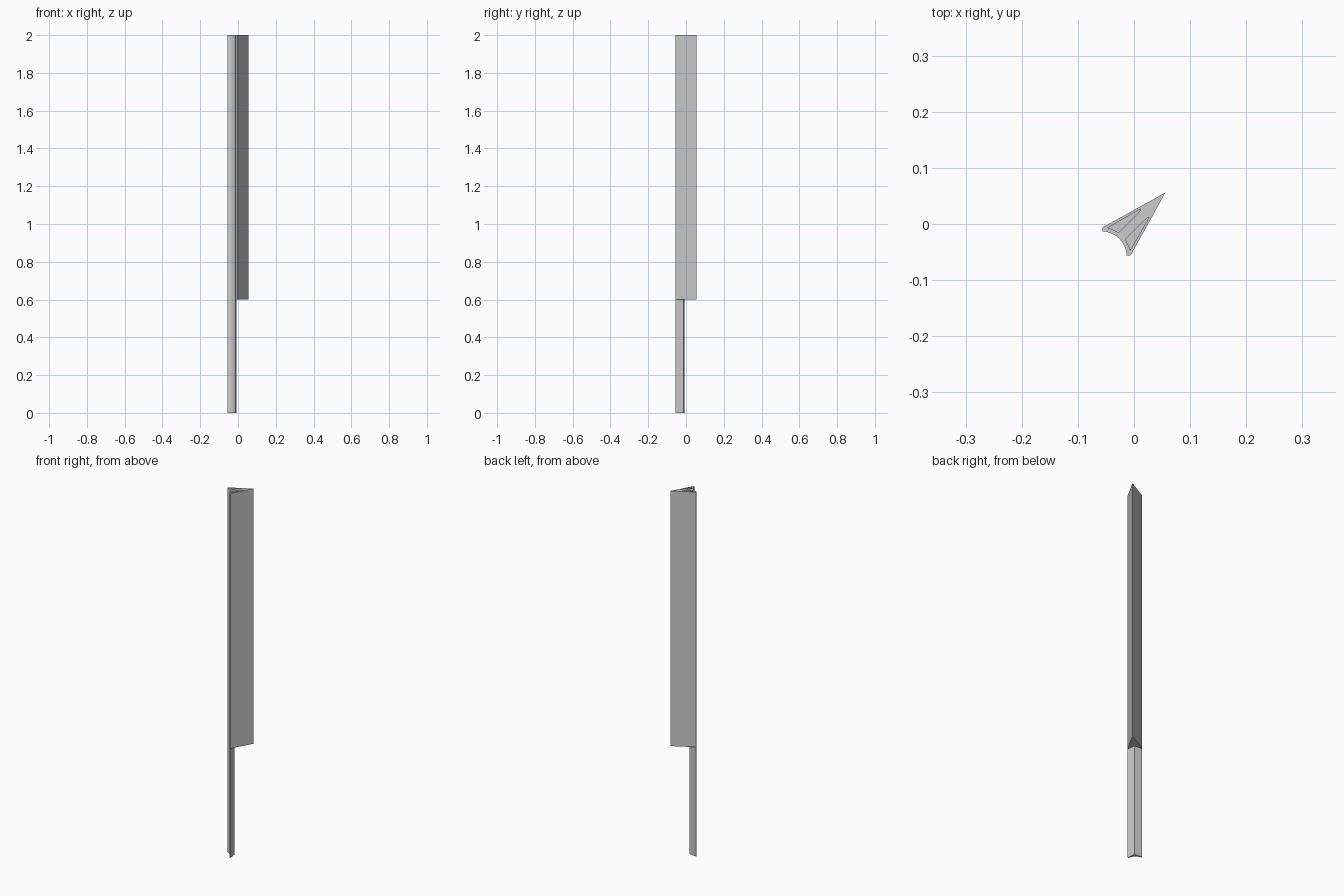
import bpy
from math import sin, cos, radians

if "Cube" in bpy.data.objects:
    bpy.data.objects.remove(bpy.data.objects["Cube"])

C = -0.058          # centre of the concave rear arc (x and y)
SPLIT = 0.6         # height where the wide upper section begins


def arc(radius, a0, a1, n):
    """Points of an arc around the rear groove centre."""
    pts = []
    for i in range(n + 1):
        a = radians(a0 + (a1 - a0) * i / n)
        pts.append((C + radius * cos(a), C + radius * sin(a)))
    return pts


def extrusion(name, loops, z0, z1):
    """Extrude closed 2D loops (inner loops become holes) from z0 to z1."""
    curve = bpy.data.curves.new(name, 'CURVE')
    curve.dimensions = '2D'
    curve.fill_mode = 'BOTH'
    curve.extrude = (z1 - z0) / 2
    for loop in loops:
        spline = curve.splines.new('POLY')
        spline.points.add(len(loop) - 1)
        for p, (x, y) in zip(spline.points, loop):
            p.co = (x, y, 0, 1)
        spline.use_cyclic_u = True
    obj = bpy.data.objects.new(name, curve)
    obj.location.z = (z0 + z1) / 2
    bpy.context.collection.objects.link(obj)
    bpy.ops.object.select_all(action='DESELECT')
    obj.select_set(True)
    bpy.context.view_layer.objects.active = obj
    bpy.ops.object.convert(target='MESH')
    bpy.ops.object.shade_smooth_by_angle(angle=radians(30))
    return obj


# concave rear groove shared by every section
groove = [(-0.056, -0.013)] + arc(0.045, 84, 6, 12) + [(-0.013, -0.056)]

# arrow-shaped outline of the upper section
arrow = groove + [(-0.006, -0.056), (0.056, 0.056), (-0.056, -0.006)]

# two mirrored hollow chambers beside the central web
chamber = arc(0.052, 78, 54.5, 4) + [(0.011, 0.0235), (0.012, 0.027)]
chamber_mirror = [(y, x) for x, y in chamber]

extrusion("upper_profile", [arrow, chamber, chamber_mirror], SPLIT + 0.01, 2.0)
extrusion("upper_floor", [arrow], SPLIT, SPLIT + 0.01)

# thin angled strip forming the lower section
strip = groove + [(-0.007, -0.056), (-0.012, -0.012), (-0.056, -0.007)]
extrusion("lower_strip", [strip], 0.0, SPLIT)
